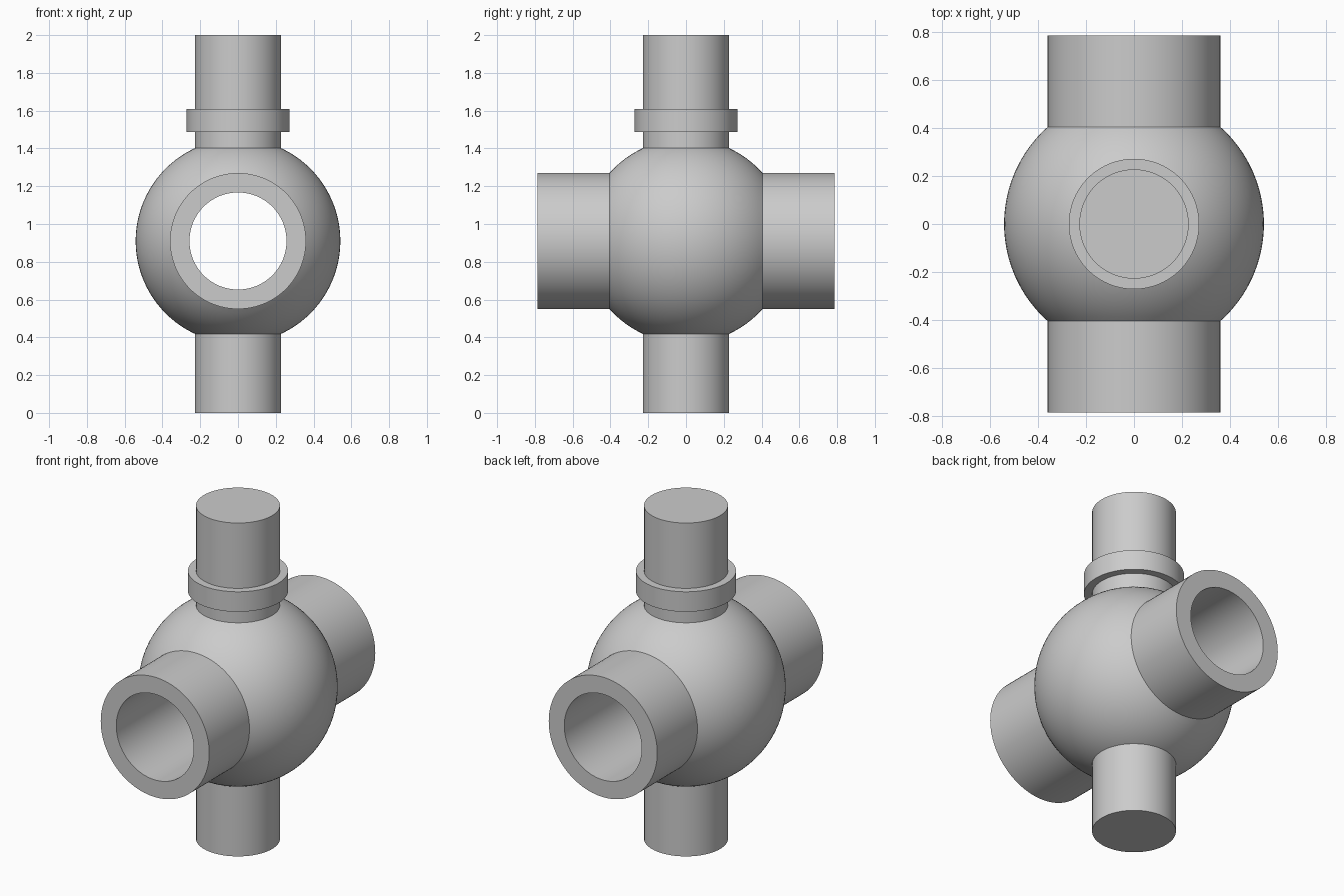
import bpy
import bmesh
from math import pi, sin, cos, acos, asin
from mathutils import Matrix

cube = bpy.data.objects.get("Cube")
if cube:
    bpy.data.objects.remove(cube, do_unlink=True)

# Main sizes
CENTRE_Z = 0.91
BALL_R = 0.542
PIPE_R, BORE_R, PIPE_END = 0.36, 0.257, 0.787
STEM_R, COLLAR_R = 0.228, 0.272
SEGMENTS = 96

steel = bpy.data.materials.new("grey_steel")
steel.use_nodes = True
GREY = (0.6, 0.6, 0.6, 1)
steel.diffuse_color = GREY
steel.node_tree.nodes["Principled BSDF"].inputs["Base Color"].default_value = GREY


def lathe(name, profile, closed=False, matrix=Matrix()):
    """Spin (radius, height) points around z, then place the result."""
    bm = bmesh.new()
    verts = [bm.verts.new((r, 0, h)) for r, h in profile]
    pairs = list(zip(verts, verts[1:]))
    if closed:
        pairs.append((verts[-1], verts[0]))
    edges = [bm.edges.new(p) for p in pairs]
    bmesh.ops.spin(bm, geom=verts + edges, axis=(0, 0, 1), cent=(0, 0, 0),
                   angle=2 * pi, steps=SEGMENTS, use_merge=True)
    bmesh.ops.remove_doubles(bm, verts=bm.verts[:], dist=1e-5)
    bmesh.ops.transform(bm, matrix=matrix, verts=bm.verts[:])
    bmesh.ops.recalc_face_normals(bm, faces=bm.faces[:])
    mesh = bpy.data.meshes.new(name)
    bm.to_mesh(mesh)
    bm.free()
    mesh.materials.append(steel)
    obj = bpy.data.objects.new(name, mesh)
    bpy.context.collection.objects.link(obj)
    bpy.ops.object.select_all(action='DESELECT')
    obj.select_set(True)
    bpy.context.view_layer.objects.active = obj
    bpy.ops.object.shade_smooth_by_angle(angle=pi / 7)
    return obj


# Ball body with a bored pipe through it, front to back
limit = acos(PIPE_R / BALL_R)
STEPS = 32
arc = [(BALL_R * cos(a), BALL_R * sin(a))
       for a in (limit * (2 * i / STEPS - 1) for i in range(STEPS + 1))]
body = [(BORE_R, -PIPE_END), (PIPE_R, -PIPE_END), *arc,
        (PIPE_R, PIPE_END), (BORE_R, PIPE_END)]
lathe("ball_body_with_pipe", body, closed=True,
      matrix=Matrix.Translation((0, 0, CENTRE_Z)) @ Matrix.Rotation(pi / 2, 4, 'X'))

# Stems, sunk slightly into the ball
sink = BALL_R * cos(asin(STEM_R / BALL_R)) - 0.03
lathe("lower_stem", [(0, 0), (STEM_R, 0), (STEM_R, CENTRE_Z - sink), (0, CENTRE_Z - sink)])
lathe("upper_stem_with_collar", [
    (0, CENTRE_Z + sink), (STEM_R, CENTRE_Z + sink),
    (STEM_R, 1.488), (COLLAR_R, 1.488), (COLLAR_R, 1.608), (STEM_R, 1.608),
    (STEM_R, 2), (0, 2)])
